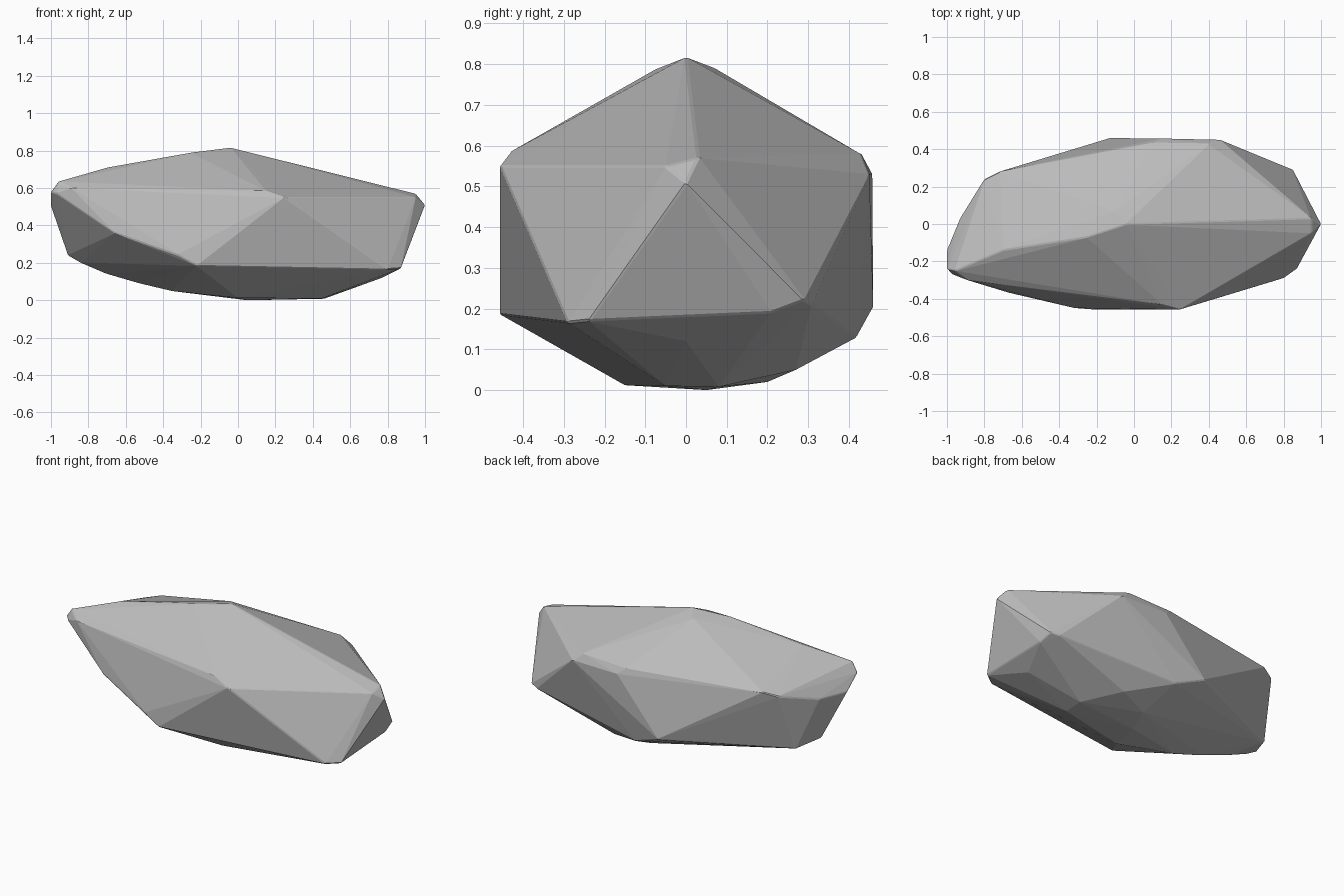
import bpy
import bmesh

default_cube = bpy.data.objects.get("Cube")
if default_cube:
    bpy.data.objects.remove(default_cube, do_unlink=True)


def make_material(name, colour):
    material = bpy.data.materials.new(name)
    material.use_nodes = True
    material.diffuse_color = colour
    shader = material.node_tree.nodes["Principled BSDF"]
    shader.inputs["Base Color"].default_value = colour
    shader.inputs["Roughness"].default_value = 0.9
    return material


def make_hull(name, corners, material):
    """Wrap a closed faceted skin around the given corners."""
    mesh = bpy.data.meshes.new(name)
    bm = bmesh.new()
    for corner in corners:
        bm.verts.new(corner)
    result = bmesh.ops.convex_hull(bm, input=bm.verts)
    unused = set(result["geom_interior"]) | set(result["geom_unused"])
    loose = [item for item in unused if isinstance(item, bmesh.types.BMVert)]
    bmesh.ops.delete(bm, geom=loose, context="VERTS")
    bmesh.ops.recalc_face_normals(bm, faces=bm.faces)
    bm.to_mesh(mesh)
    bm.free()
    mesh.materials.append(material)
    rock = bpy.data.objects.new(name, mesh)
    bpy.context.collection.objects.link(rock)
    return rock


# Ridge along the top, from the blunt end to the pointed end
crest = [
    (-.96, -.25, .635), (-.7, -.14, .71), (-.25, -.07, .79), (-.04, 0, .817),
    (-.1, .07, .79), (.95, .03, .57), (.95, -.05, .55), (1, 0, .51),
]

# Shoulders where the sloping top meets the sides
upper_rim = [
    (-1, -.24, .58), (-.97, -.27, .57), (-.89, -.3, .6), (.25, -.457, .55),
    (.15, -.43, .585), (.46, .45, .53), (.4, .43, .58), (.15, .457, .53),
    (.1, .435, .57), (-.8, .24, .56), (-.72, .28, .58), (-1, -.14, .5),
    (-.93, .03, .5),
]

# Corners where the sides turn under
lower_rim = [
    (-.66, -.37, .36), (-.32, -.45, .24), (-.22, -.457, .185),
    (-.91, -.02, .24), (-.84, .13, .21), (-.13, .46, .2),
    (.8, .31, .21), (.85, .29, .22), (.86, .21, .19), (.87, -.24, .17),
    (.8, -.29, .165),
]

# Shallow keel underneath
keel = [
    (-.84, -.02, .2), (-.7, -.02, .14), (-.53, -.05, .09), (-.36, -.08, .05),
    (0, -.15, .012), (.45, -.05, .01), (.46, .08, .008), (.05, .05, 0),
    (.1, .2, .02), (.3, .27, .05), (.05, .42, .13), (.77, 0, .12),
]

stone = make_material("stone grey", (.5, .5, .5, 1))
rock = make_hull("rock", crest + upper_rim + lower_rim + keel, stone)

# Worn, slightly chipped edges
wear = rock.modifiers.new("worn edges", "BEVEL")
wear.width = .005
wear.segments = 1
wear.limit_method = "ANGLE"
wear.angle_limit = .5
